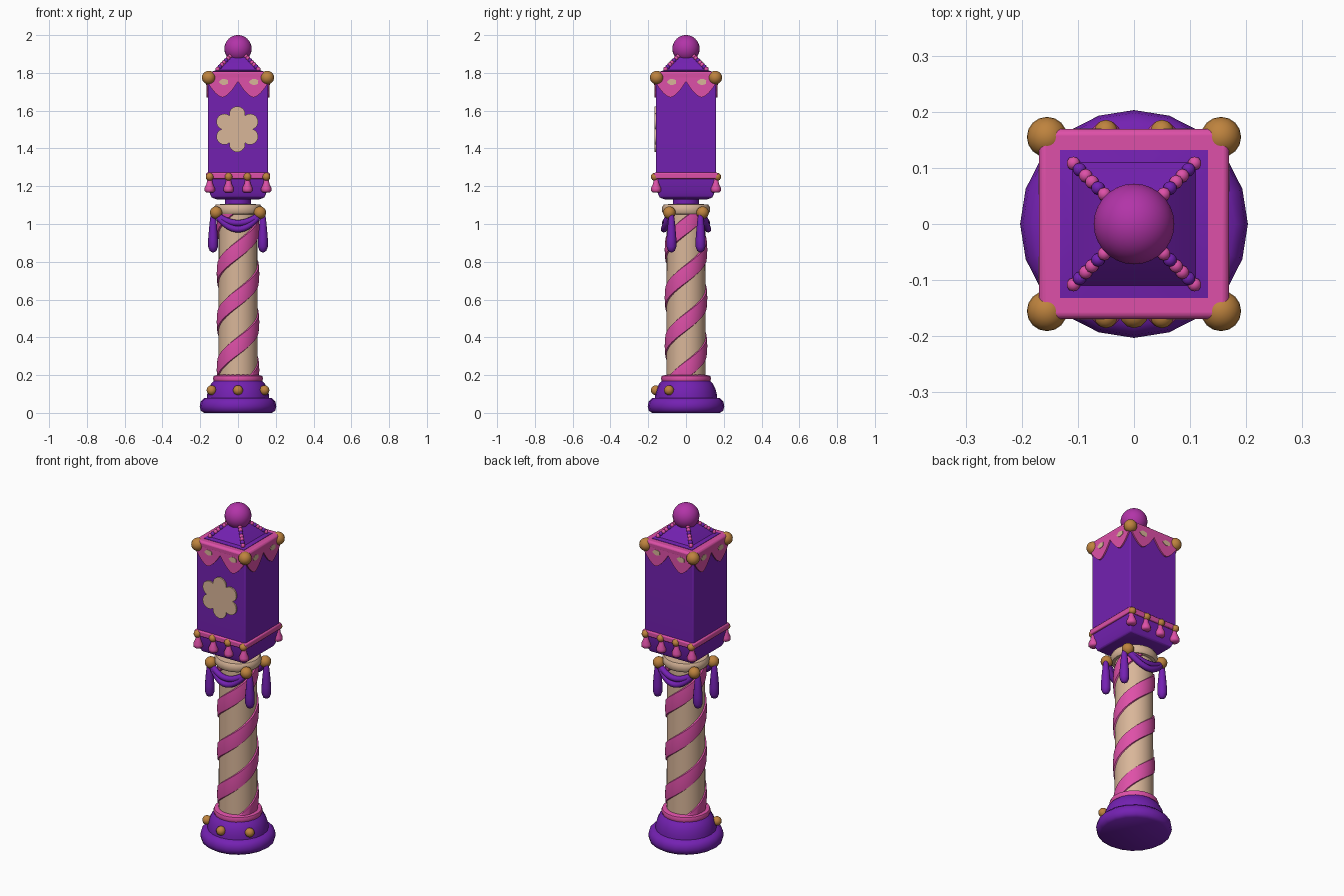
import bpy, bmesh, math
from mathutils import Vector

if "Cube" in bpy.data.objects:
    bpy.data.objects.remove(bpy.data.objects["Cube"])


def srgb(r, g, b):
    f = lambda c: (c / 255 / 12.92) if c < 11 else ((c / 255 + 0.055) / 1.055) ** 2.4
    return (f(r), f(g), f(b), 1)


def material(name, *rgb):
    m = bpy.data.materials.new(name)
    m.diffuse_color = srgb(*rgb)
    m.use_nodes = True
    m.node_tree.nodes["Principled BSDF"].inputs["Base Color"].default_value = m.diffuse_color
    return m


PURPLE = material("purple", 116, 33, 178)
PINK = material("pink", 222, 80, 168)
BEIGE = material("beige", 217, 182, 153)
GOLD = material("gold", 190, 131, 62)
MAGENTA = material("magenta", 178, 52, 168)


def finish(name, bm, mat, loc=(0, 0, 0), rot_z=0, smooth=40, bevel=0):
    bmesh.ops.recalc_face_normals(bm, faces=bm.faces)
    me = bpy.data.meshes.new(name)
    bm.to_mesh(me)
    bm.free()
    me.materials.append(mat)
    ob = bpy.data.objects.new(name, me)
    ob.location, ob.rotation_euler[2] = loc, rot_z
    bpy.context.collection.objects.link(ob)
    bpy.ops.object.select_all(action='DESELECT')
    ob.select_set(True)
    bpy.context.view_layer.objects.active = ob
    if smooth:
        bpy.ops.object.shade_smooth_by_angle(angle=math.radians(smooth))
    if bevel:
        mod = ob.modifiers.new("bevel", 'BEVEL')
        mod.width, mod.segments = bevel, 2
    return ob


def lathe(name, profile, mat, segs=24, loc=(0, 0, 0), square=False, **kw):
    """Turned part; square=True reads the radius as half the side of a square."""
    if square:
        segs = 4
    bm = bmesh.new()
    rings = []
    for r, z in profile:
        k = r * math.sqrt(2) if square else r
        off = math.pi / 4 if square else 0
        rings.append([bm.verts.new((k * math.cos(off + math.tau * i / segs),
                                    k * math.sin(off + math.tau * i / segs), z))
                      for i in range(segs)])
    for a, b in zip(rings, rings[1:]):
        for i in range(segs):
            j = (i + 1) % segs
            bm.faces.new((a[i], a[j], b[j], b[i]))
    bm.faces.new(rings[0])
    bm.faces.new(rings[-1])
    return finish(name, bm, mat, loc, **kw)


def ball(name, r, loc, mat, segs=16):
    bm = bmesh.new()
    bmesh.ops.create_uvsphere(bm, u_segments=segs, v_segments=segs * 3 // 4, radius=r)
    return finish(name, bm, mat, loc, smooth=60)


def plate(name, outline, y0, y1, mat, rot_z=0):
    """Flat outline in x and z, given thickness along y."""
    bm = bmesh.new()
    f = bm.faces.new([bm.verts.new((x, y0, z)) for x, z in outline])
    ext = bmesh.ops.extrude_face_region(bm, geom=[f])
    for v in ext["geom"]:
        if isinstance(v, bmesh.types.BMVert):
            v.co.y = y1
    return finish(name, bm, mat, rot_z=rot_z)


def tube(name, pts, r, mat):
    cu = bpy.data.curves.new(name, 'CURVE')
    cu.dimensions, cu.bevel_depth, cu.bevel_resolution = '3D', r, 3
    cu.use_fill_caps = True
    sp = cu.splines.new('POLY')
    sp.points.add(len(pts) - 1)
    for p, c in zip(sp.points, pts):
        p.co = (*c, 1)
    cu.materials.append(mat)
    ob = bpy.data.objects.new(name, cu)
    bpy.context.collection.objects.link(ob)
    bpy.ops.object.select_all(action='DESELECT')
    ob.select_set(True)
    bpy.context.view_layer.objects.active = ob
    bpy.ops.object.convert(target='MESH')
    bpy.ops.object.shade_smooth_by_angle(angle=math.radians(50))


# Foot and column
lathe("foot_disc", [(.18, 0), (.197, .012), (.203, .035), (.198, .06), (.18, .078), (.15, .082)], PURPLE, 20)
lathe("foot_dome", [(.165, .075), (.163, .10), (.155, .13), (.142, .155), (.125, .172)], PURPLE, 20)
lathe("foot_ring", [(.115, .163), (.128, .168), (.133, .182), (.128, .196), (.10, .203)], PINK)
lathe("column", [(.104, .19), (.102, 1.07)], BEIGE, 32)
lathe("column_cap", [(.10, 1.05), (.118, 1.053), (.126, 1.065), (.126, 1.09), (.118, 1.103), (.06, 1.107)], BEIGE)
lathe("neck", [(.07, 1.10), (.07, 1.14)], PURPLE)
for x, y in ((0, -.16), (-.14, -.09), (.14, -.09)):
    ball("foot_stud", .026, (x, y, .12), GOLD, 12)

# Two raised ribbons winding up the column
section = [(-.052, .099), (-.046, .110), (0, .113), (.046, .110), (.052, .099)]
for k in range(2):
    bm = bmesh.new()
    prev = None
    for i in range(101):
        zc = .14 + .97 * i / 100
        a = -math.pi / 2 + (zc - .354 - .255 * k) / .51 * math.tau
        row = [bm.verts.new((r * math.cos(a), r * math.sin(a), min(max(zc + dz, .195), 1.06)))
               for dz, r in section]
        if prev:
            for j in range(len(row) - 1):
                bm.faces.new((prev[j], row[j], row[j + 1], prev[j + 1]))
        prev = row
    finish("ribbon", bm, PINK)

# Drapes: studs and hanging tails at four corners, swags front and back
for sy in (-1, 1):
    for sx in (-1, 1):
        ball("drape_stud", .033, (sx * .116, sy * .088, 1.06), GOLD)
        lathe("drape_tail", [(.008, 1.06), (.016, 1.03), (.021, .98), (.026, .92), (.026, .88), (.018, .858), (.005, .85)],
              PURPLE, 12, (sx * .132, sy * .077, 0), smooth=60)
    for sag, out in ((.045, .026), (.078, .032)):
        pts = []
        for i in range(17):
            t = -1 + i / 8
            b = 1 - t * t
            pts.append((.115 * t, sy * (.085 + out * b), 1.05 - sag * b))
        tube("swag", pts, .017, PURPLE)

# Lantern box with trims
lathe("box", [(.11, 1.13), (.14, 1.14), (.15, 1.165), (.158, 1.23), (.16, 1.26), (.16, 1.79)],
      PURPLE, square=True, smooth=30, bevel=.006)
lathe("lower_trim", [(.15, 1.238), (.169, 1.240), (.169, 1.270), (.15, 1.276)], PINK, square=True, bevel=.005)
lathe("upper_trim", [(.15, 1.768), (.168, 1.772), (.170, 1.798), (.162, 1.807), (.125, 1.807)],
      PINK, square=True, bevel=.004)

# Tassels on front and back
for sy in (-1, 1):
    for x in (-.15, -.05, .05, .15):
        ball("tassel_stud", .021, (x, sy * .165, 1.25), GOLD, 12)
        lathe("tassel", [(.02, 1.168), (.027, 1.175), (.027, 1.19), (.016, 1.215), (.012, 1.24)],
              PINK, 12, (x, sy * .158, 0), smooth=60)

# Scalloped valance on all four sides, with small pale spots
n = 32
scallop = []
for i in range(n + 1):
    u = (2 * i / n) % 1
    scallop.append((-.165 + .33 * i / n, 1.755 - .085 * (1 - abs(2 * u - 1) ** 1.6)))
outline = scallop + [(.165, 1.79), (-.165, 1.79)]
for k in range(4):
    plate("valance", outline, -.155, -.168, PINK, rot_z=k * math.pi / 2)
    for cx in (-.075, .085):
        spot = [(cx + .022 * math.cos(a * math.tau / 10) * (1 + .25 * (a % 2)),
                 1.752 + .016 * math.sin(a * math.tau / 10)) for a in range(10)]
        plate("valance_spot", spot, -.166, -.1705, BEIGE, rot_z=k * math.pi / 2)

# Six-petal flower on the front
flower = []
for i in range(72):
    a = math.tau * i / 72
    r = .084 + .037 * abs(math.cos(3 * (a - math.pi / 2))) ** .7
    flower.append((r * math.cos(a) - .004, 1.502 + r * math.sin(a)))
plate("flower", flower, -.158, -.168, BEIGE)

# Roof, beaded ropes, corner balls and finial
lathe("roof", [(.135, 1.79), (.132, 1.809), (.11, 1.815), (.085, 1.845), (.045, 1.885), (.03, 1.90)],
      PURPLE, square=True, smooth=30)
for sx in (-1, 1):
    for sy in (-1, 1):
        ball("corner_ball", .036, (sx * .155, sy * .155, 1.775), GOLD)
        a, b = Vector((sx * .108, sy * .108, 1.82)), Vector((sx * .042, sy * .042, 1.888))
        for i in range(7):
            ball("rope_bead", .0125, a.lerp(b, i / 6), PURPLE if i % 3 == 1 else PINK, 10)
ball("finial", .072, (0, 0, 1.928), MAGENTA, 28)
